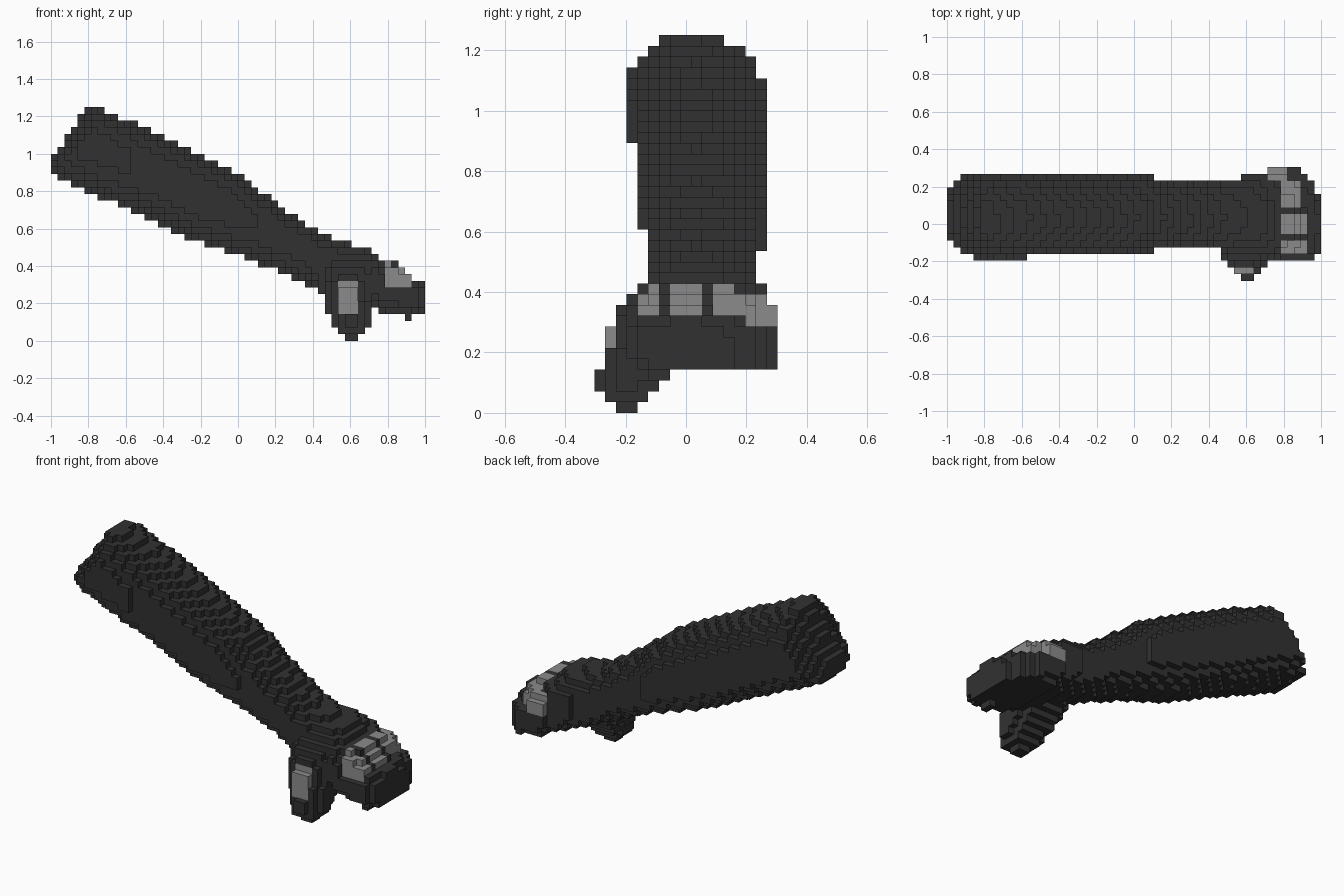
import bpy, bmesh
from mathutils import Vector

if "Cube" in bpy.data.objects:
    bpy.data.objects.remove(bpy.data.objects["Cube"], do_unlink=True)

S = 2 / 56                      # edge of one small cube
NX, NY, NZ = 56, 17, 35


def make_material(name, value):
    m = bpy.data.materials.new(name)
    m.use_nodes = True
    colour = (value, value, value, 1)
    m.diffuse_color = colour
    m.node_tree.nodes["Principled BSDF"].inputs["Base Color"].default_value = colour
    return m


dark = make_material("charcoal", 0.031)
grey = make_material("mid grey", 0.26)

# Sections along the limb: x, bottom, top, right edge, left edge, squareness
ARM = [(-1.0, .89, 1.355, -.20, .28, 2.1), (-.6, .71, 1.178, -.188, .28, 2.1),
       (-.55, .69, 1.16, -.174, .28, 2.1), (-.22, .53, 1.00, -.17, .28, 2.1),
       (.03, .45, .87, -.157, .272, 2.1), (.12, .415, .80, -.14, .25, 2.1),
       (.28, .35, .68, -.13, .24, 2.1), (.45, .27, .565, -.13, .24, 2.2)]
HAND = [(.45, .27, .565, -.13, .24, 2.2), (.55, .23, .535, -.14, .245, 2.3),
        (.62, .21, .515, -.15, .275, 2.4), (.70, .175, .495, -.18, .285, 2.5),
        (.73, .17, .46, -.195, .31, 2.6), (.79, .14, .435, -.20, .315, 2.6),
        (.855, .135, .425, -.20, .315, 2.6), (.875, .135, .40, -.20, .315, 2.6),
        (.91, .135, .37, -.20, .285, 2.6), (.95, .135, .328, -.195, .235, 2.5),
        (1.0, .14, .295, -.17, .14, 2.4)]
# Stepped corners beside the knuckles: y range, x start, z start
STEPS = [(.235, .31, .825, .29), (.2, .235, .895, .29), (.09, .2, .895, .32),
         (-.21, -.16, .77, .29)]


def in_limb(p, rows):
    for a, b in zip(rows, rows[1:]):
        if a[0] <= p.x < b[0]:
            t = (p.x - a[0]) / (b[0] - a[0])
            lo, hi, right, left, power = (u + (v - u) * t for u, v in zip(a[1:], b[1:]))
            v = abs(2 * p.z - lo - hi) / (hi - lo)
            w = abs(2 * p.y - right - left) / (left - right)
            return v ** power + w ** power <= 1
    return False


def in_forearm(p):
    # the upper end is a shallow dome, square to the limb
    dome = 1.005 + 1.4 * (p.x + .98) - 3 * (p.y - .04) ** 2
    return p.z < dome and in_limb(p + Vector((0, 0, .1 * (p.y - .04))), ARM)


def in_hand(p):
    # the little finger side hangs lower
    tilted = p + Vector((0, 0, .12 * max(0, p.y - .05)))
    finger_tip = .89 < p.x < .93 and -.11 < p.y < -.05 and .11 < p.z < .2
    step = any(y0 < p.y < y1 and p.x > x and p.z > z for y0, y1, x, z in STEPS)
    return finger_tip or (in_limb(tilted, HAND) and not step)


def in_thumb(p):
    # tapered chain of balls from the palm to the thumb tip
    chain = [(Vector((.585, -.075, .298)), .152), (Vector((.59, -.14, .21)), .131),
             (Vector((.605, -.195, .105)), .10)]
    for (a, ra), (b, rb) in zip(chain, chain[1:]):
        d = b - a
        t = max(0, min(1, (p - a).dot(d) / d.length_squared))
        if (p - a - d * t).length < ra + (rb - ra) * t:
            return True
    return False


def knuckle_colour(p):
    if p.z < .29:
        return 0
    bands = [(-.16, -.09, .785, .93), (-.055, .055, .785, .93),
             (.09, .235, .785, .895), (.23, .31, .71, .825)]
    return int(any(y0 < p.y < y1 and x0 < p.x < x1 for y0, y1, x0, x1 in bands))


def nail_colour(p):
    return int(.535 < p.x < .645 and .145 < p.z < .325 and p.y < -.19)


def centre(c):
    return Vector((-1 + (c[0] + .5) * S, (c[1] + .5 - NY / 2) * S, (c[2] + .5) * S))


# Sort the grid cells into parts
parts = {"forearm": (in_forearm, lambda p: 0), "hand": (in_hand, knuckle_colour),
         "thumb": (in_thumb, nail_colour)}
owner = {}
for i in range(NX):
    for j in range(NY):
        for k in range(NZ):
            p = centre((i, j, k))
            for name, (inside, _) in parts.items():
                if inside(p):
                    owner[i, j, k] = name
                    break

# Build the outer cube faces of each part
for name, (_, colour) in parts.items():
    bm = bmesh.new()
    corners = {}

    def corner(c):
        if c not in corners:
            corners[c] = bm.verts.new(centre(c) - Vector((S, S, S)) / 2)
        return corners[c]

    for cell in [c for c, part in owner.items() if part == name]:
        tint = colour(centre(cell))
        for axis in range(3):
            for side in (0, 1):
                beside = list(cell)
                beside[axis] += 2 * side - 1
                if tuple(beside) in owner:
                    continue
                ring = []
                for u, v in ((0, 0), (1, 0), (1, 1), (0, 1)):
                    c = list(cell)
                    c[axis] += side
                    c[(axis + 1) % 3] += u
                    c[(axis + 2) % 3] += v
                    ring.append(corner(tuple(c)))
                face = bm.faces.new(ring if side else ring[::-1])
                face.material_index = tint
    mesh = bpy.data.meshes.new(name)
    bm.to_mesh(mesh)
    bm.free()
    mesh.materials.append(dark)
    mesh.materials.append(grey)
    bpy.context.collection.objects.link(bpy.data.objects.new(name, mesh))
